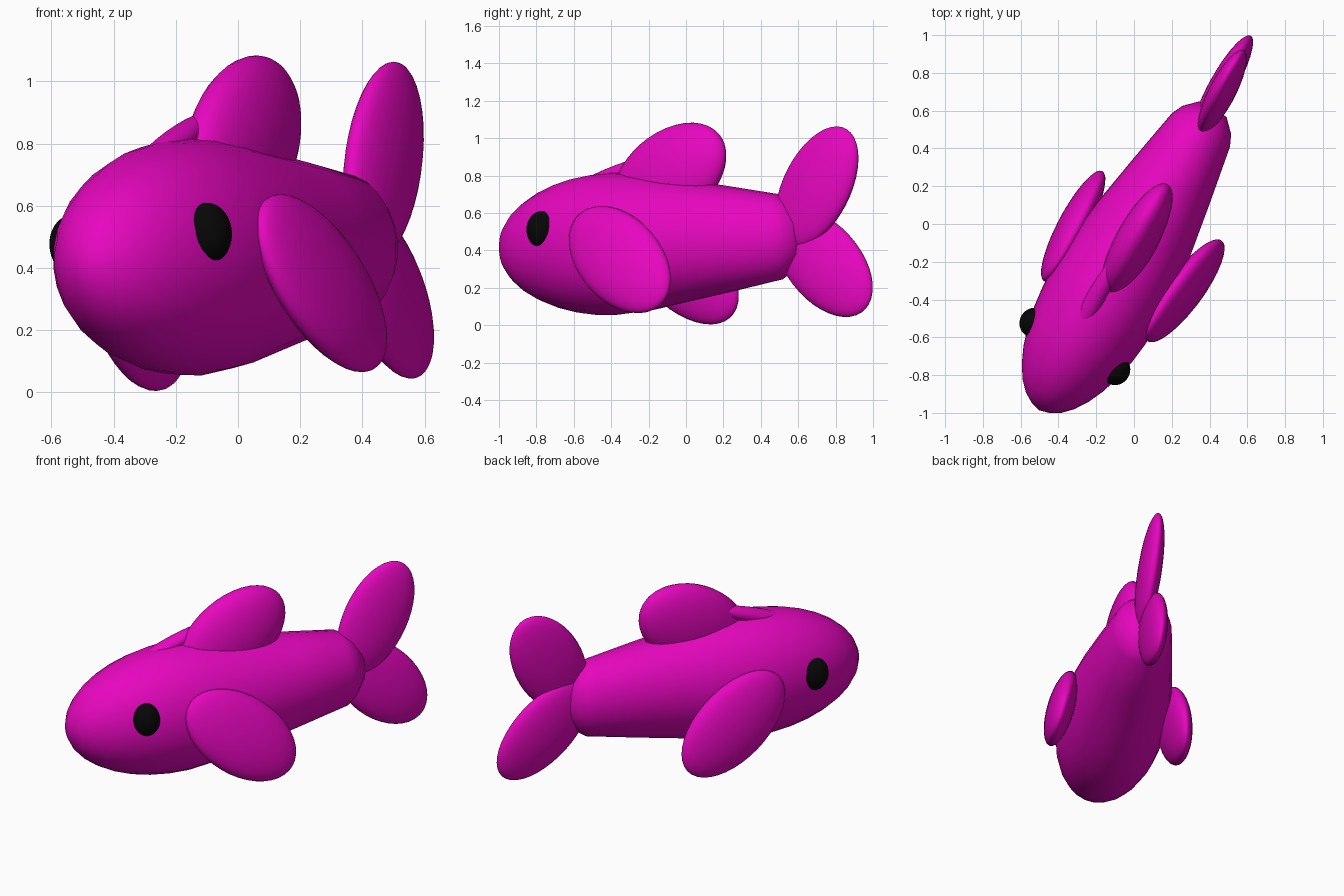
import bpy, bmesh
from math import radians, sin, cos, pi
from mathutils import Matrix

if "Cube" in bpy.data.objects:
    bpy.data.objects.remove(bpy.data.objects["Cube"])

# Pose of the whole fish: local -y is the nose, z up
POSE = (Matrix.Translation((0.05, -0.03, 0.45)) @ Matrix.Rotation(radians(-30), 4, 'Z')
        @ Matrix.Rotation(radians(2), 4, 'X') @ Matrix.Rotation(radians(-4.5), 4, 'Y'))


def material(name, rgb):
    m = bpy.data.materials.new(name)
    m.diffuse_color = (*rgb, 1)
    m.use_nodes = True
    m.node_tree.nodes["Principled BSDF"].inputs["Base Color"].default_value = m.diffuse_color
    return m


PINK = material("magenta", (0.8, 0.002, 0.52))
BLACK = material("black", (0.002, 0.002, 0.002))


def finish(name, bm, mat):
    bmesh.ops.recalc_face_normals(bm, faces=bm.faces)
    for f in bm.faces:
        f.smooth = True
    me = bpy.data.meshes.new(name)
    bm.to_mesh(me)
    bm.free()
    me.materials.append(mat)
    ob = bpy.data.objects.new(name, me)
    ob.matrix_world = POSE
    bpy.context.collection.objects.link(ob)
    return ob


def ellipsoid(name, center, radii, tilt=0, lean=0, yaw=0, mat=PINK):
    """tilt turns about the side axis, lean about the length axis, yaw about z (degrees)."""
    bm = bmesh.new()
    bmesh.ops.create_uvsphere(bm, u_segments=32, v_segments=20, radius=1)
    bm.transform(Matrix.Translation(center) @ Matrix.Rotation(radians(yaw), 4, 'Z')
                 @ Matrix.Rotation(radians(lean), 4, 'Y')
                 @ Matrix.Rotation(radians(tilt), 4, 'X') @ Matrix.Diagonal((*radii, 1)))
    return finish(name, bm, mat)


# Body: ellipsoid front half, straight taper, rounded rear (y, half width, half height)
rings = []
for a in range(10, 91, 10):
    k = radians(a)
    rings.append((-0.40 - 0.70 * cos(k), 0.318 * sin(k), 0.383 * sin(k)))
rings += [(-0.2, 0.308, 0.367), (0.0, 0.286, 0.333), (0.3, 0.235, 0.284), (0.61, 0.178, 0.23),
          (0.67, 0.15, 0.19), (0.735, 0.085, 0.11)]
SIDES = 24
bm = bmesh.new()
loops = [[bm.verts.new((w * cos(2 * pi * i / SIDES), y, h * sin(2 * pi * i / SIDES)))
          for i in range(SIDES)] for y, w, h in rings]
for a, b in zip(loops, loops[1:]):
    for i in range(SIDES):
        j = (i + 1) % SIDES
        bm.faces.new((a[i], a[j], b[j], b[i]))
for loop, y in ((loops[0], -1.105), (loops[-1], 0.75)):
    tip = bm.verts.new((0, y, 0))
    for i in range(SIDES):
        bm.faces.new((loop[i], loop[(i + 1) % SIDES], tip))
finish("body", bm, PINK)

# Back fin and the low ridge leading into it
ellipsoid("dorsal_fin", (0.025, -0.055, 0.35), (0.11, 0.245, 0.37), tilt=-60)
ellipsoid("dorsal_ridge", (-0.01, -0.44, 0.365), (0.05, 0.28, 0.045), tilt=18)

# Tail fins
ellipsoid("upper_tail_fin", (0.017, 0.85, 0.26), (0.068, 0.205, 0.353), tilt=-31)
ellipsoid("lower_tail_fin", (-0.03, 0.872, -0.148), (0.068, 0.21, 0.355), tilt=45, yaw=3)

# Side fins and eyes
for side, s in (("right", 1), ("left", -1)):
    ellipsoid(side + "_side_fin", (0.342 * s, -0.175, -0.12), (0.08, 0.228, 0.378),
              tilt=50, lean=-9 * s)
    ellipsoid(side + "_eye", (0.252 * s, -0.715, 0.068), (0.075, 0.08, 0.097), mat=BLACK)
